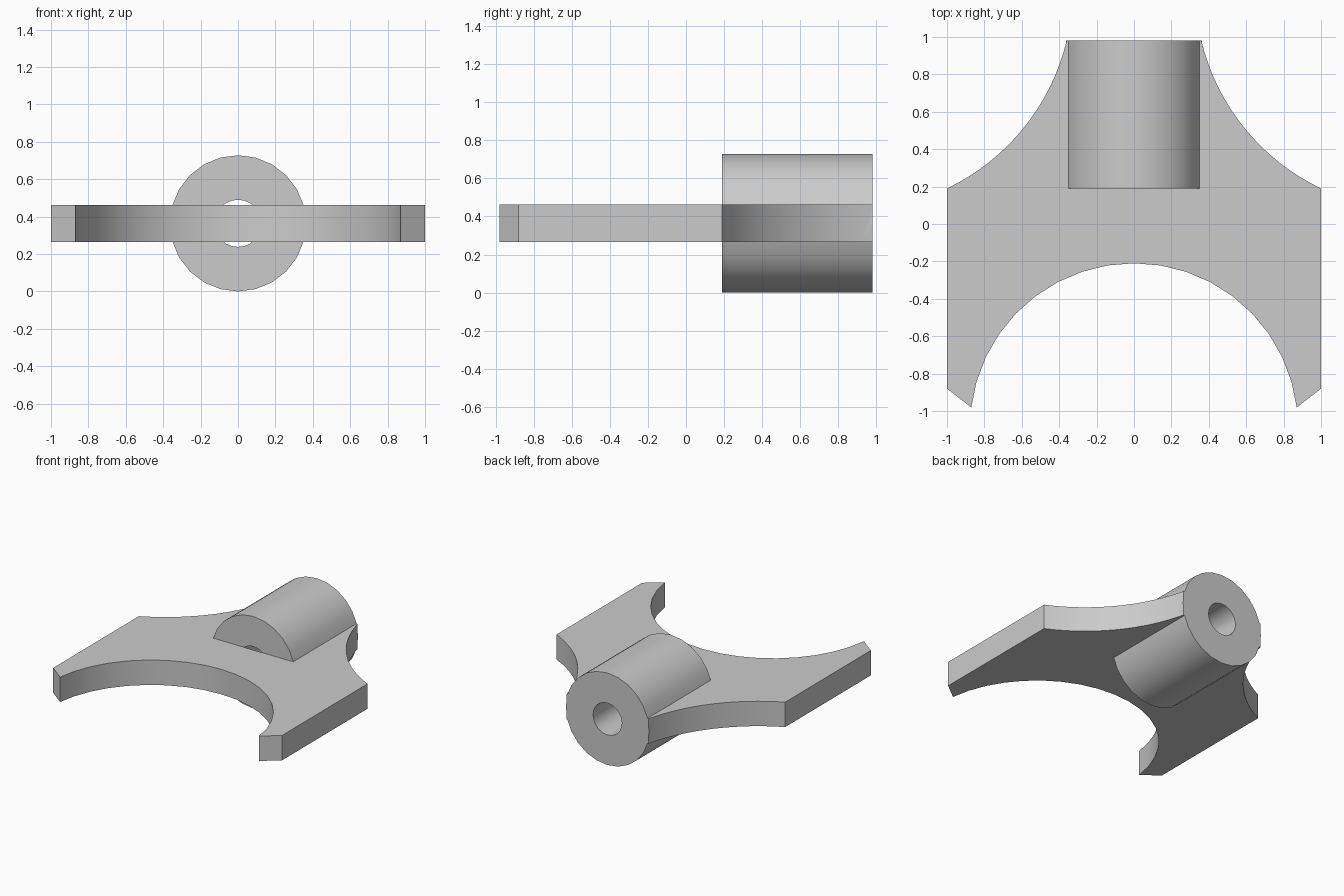
import bpy, bmesh
from math import sin, cos, tau, atan2
from mathutils import Vector

cube = bpy.data.objects.get("Cube")
if cube:
    bpy.data.objects.remove(cube)

# One plain grey material
grey = bpy.data.materials.new("plain_grey")
grey.use_nodes = True
colour = (0.6, 0.6, 0.6, 1)
grey.diffuse_color = colour
grey.node_tree.nodes["Principled BSDF"].inputs["Base Color"].default_value = colour

AXIS_Z, TUBE_R, BORE_R = 0.364, 0.364, 0.126
FRONT_Y, BACK_Y = 0.19, 0.981
PLATE_LOW, PLATE_TOP = 0.265, 0.462


def prism(name, points, offset):
    """Solid made by sweeping a closed outline along offset."""
    bm = bmesh.new()
    face = bm.faces.new([bm.verts.new(p) for p in points])
    ext = bmesh.ops.extrude_face_region(bm, geom=[face], use_keep_orig=True)["geom"]
    bmesh.ops.translate(bm, vec=offset,
                        verts=[v for v in ext if isinstance(v, bmesh.types.BMVert)])
    bmesh.ops.recalc_face_normals(bm, faces=bm.faces[:])
    mesh = bpy.data.meshes.new(name)
    bm.to_mesh(mesh)
    bm.free()
    mesh.materials.append(grey)
    obj = bpy.data.objects.new(name, mesh)
    bpy.context.collection.objects.link(obj)
    return obj


def cylinder_y(name, radius, y0, y1, sides=24):
    ring = [(radius * sin(tau * i / sides), y0, AXIS_Z + radius * cos(tau * i / sides))
            for i in range(sides)]
    return prism(name, ring, (0, y1 - y0, 0))


def arc(start, end, sagitta, steps):
    """Points from start to end, bulging to the left-hand normal's opposite side."""
    a, b = Vector(start), Vector(end)
    half = (b - a).length / 2
    along = (b - a).normalized()
    side = Vector((along.y, -along.x))
    radius = (half * half + sagitta * sagitta) / (2 * sagitta)
    centre = (a + b) / 2 - side * (radius - sagitta)
    spread = atan2(half, radius - sagitta)
    angles = [spread * (2 * i / steps - 1) for i in range(steps + 1)]
    return [centre + radius * (along * sin(t) + side * cos(t)) for t in angles]


# Plate outline: right half from the front arc apex round to the back, then mirrored
front_arc = arc((0.87, -BACK_Y), (-0.87, -BACK_Y), 0.771, 18)
right_half = [p for p in front_arc if p.x > 0.001][::-1]
right_half += [Vector((1, -0.88))] + arc((0.36, BACK_Y), (1, 0.19), 0.115, 16)[::-1]
outline = [Vector((0, -0.21))] + right_half
outline += [Vector((-p.x, p.y)) for p in reversed(right_half)]
bracket = prism("forked_bracket", [(p.x, p.y, PLATE_LOW) for p in outline],
                (0, 0, PLATE_TOP - PLATE_LOW))

# Round boss joined to the plate, with a bore ending at its front face
boss = cylinder_y("boss", TUBE_R, FRONT_Y, BACK_Y)
bore = cylinder_y("bore_cutter", BORE_R, FRONT_Y - 0.001, BACK_Y + 0.1)
for tool, operation in ((boss, 'UNION'), (bore, 'DIFFERENCE')):
    mod = bracket.modifiers.new(tool.name, 'BOOLEAN')
    mod.object = tool
    mod.operation = operation
    mod.solver = 'EXACT'

# Bake the joins, drop the helpers and shade
bpy.context.view_layer.update()
graph = bpy.context.evaluated_depsgraph_get()
baked = bpy.data.meshes.new_from_object(bracket.evaluated_get(graph))
bracket.modifiers.clear()
bracket.data = baked
for tool in (boss, bore):
    bpy.data.objects.remove(tool)

for obj in bpy.context.selected_objects:
    obj.select_set(False)
bpy.context.view_layer.objects.active = bracket
bracket.select_set(True)
bpy.ops.object.shade_smooth_by_angle(angle=0.5)
